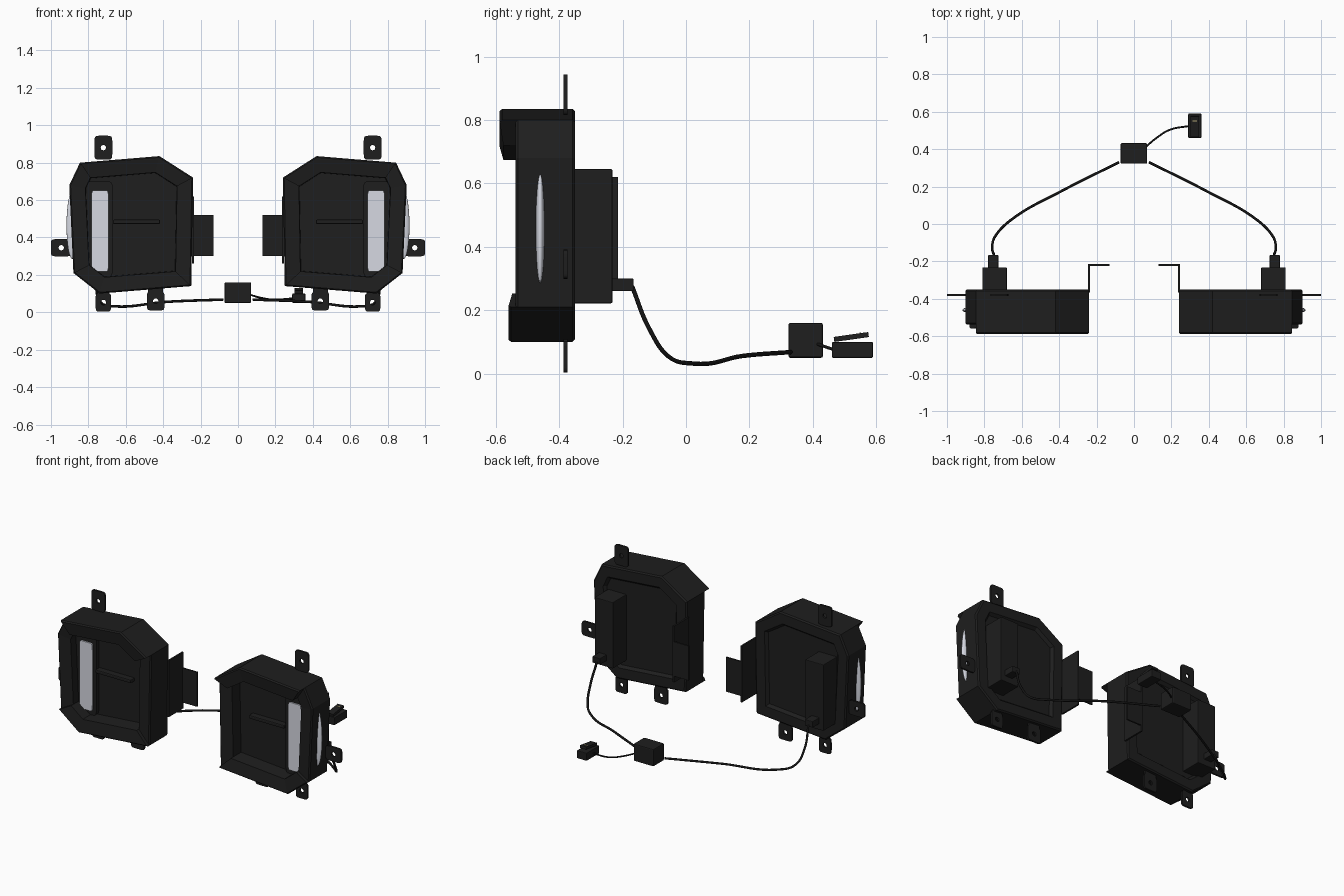
import bpy, bmesh, math
from mathutils import Vector

if "Cube" in bpy.data.objects:
    bpy.data.objects.remove(bpy.data.objects["Cube"], do_unlink=True)


def material(name, rgb):
    m = bpy.data.materials.new(name)
    m.use_nodes = True
    m.diffuse_color = (*rgb, 1)
    bsdf = next(n for n in m.node_tree.nodes if n.type == 'BSDF_PRINCIPLED')
    bsdf.inputs["Base Color"].default_value = (*rgb, 1)
    return m


BLACK = material("black plastic", (0.013, 0.013, 0.013))
CABLE = material("cable black", (0.007, 0.007, 0.007))
GLASS = material("pale lens", (0.67, 0.69, 0.76))
BRASS = material("brass contact", (0.55, 0.48, 0.22))


def finish(name, bm, mat, mirror):
    bmesh.ops.recalc_face_normals(bm, faces=bm.faces)
    mesh = bpy.data.meshes.new(name)
    bm.to_mesh(mesh)
    bm.free()
    mesh.materials.append(mat)
    ob = bpy.data.objects.new(name, mesh)
    bpy.context.collection.objects.link(ob)
    if mirror:
        ob.modifiers.new("other side", 'MIRROR')
    return ob


def box(name, lo, hi, mat=BLACK, bevel=0.0, mirror=True):
    bm = bmesh.new()
    bmesh.ops.create_cube(bm, size=1)
    for v in bm.verts:
        v.co = [a + (c + 0.5) * (b - a) for a, b, c in zip(lo, hi, v.co)]
    if bevel:
        bmesh.ops.bevel(bm, geom=bm.edges[:], offset=bevel, segments=2,
                        profile=0.5, affect='EDGES')
    return finish(name, bm, mat, mirror)


def loft(name, rings, mat=BLACK, cyclic=False):
    """Skin equal-length rings; cap the ends unless cyclic."""
    bm = bmesh.new()
    loops = [[bm.verts.new(p) for p in ring] for ring in rings]
    pairs = list(zip(loops, loops[1:]))
    if cyclic:
        pairs.append((loops[-1], loops[0]))
    else:
        bm.faces.new(loops[0])
        bm.faces.new(loops[-1])
    n = len(loops[0])
    for a, b in pairs:
        for i in range(n):
            j = (i + 1) % n
            bm.faces.new((a[i], a[j], b[j], b[i]))
    return finish(name, bm, mat, True)


def inset(points, d):
    """Mitred inward offset of a counter-clockwise outline."""
    out = []
    for i, p in enumerate(points):
        e1 = (p - points[i - 1]).normalized()
        e2 = (points[(i + 1) % len(points)] - p).normalized()
        n1, n2 = Vector((-e1.y, e1.x)), Vector((-e2.y, e2.x))
        out.append(p + (n1 + n2) * d / (1 + n1.dot(n2)))
    return out


# Housing corners (x, z): hood along the top, lip along the bottom
corners = [Vector(p) for p in [(0.845, 0.80), (0.42, 0.835), (0.24, 0.72), (0.25, 0.14),
                               (0.74, 0.10), (0.88, 0.21), (0.902, 0.68)]]
SIDE, HOOD, LIP = -0.538, -0.588, -0.56
# Corner order with the front depth; repeated corners make a step in the frame
steps = [(0, HOOD), (1, HOOD), (2, HOOD), (2, SIDE), (3, SIDE), (3, LIP),
         (4, LIP), (5, LIP), (5, SIDE), (6, SIDE), (0, SIDE)]


def station(d, y=None, back=0.0):
    pts = inset(corners, d)
    return [(pts[i].x, f + back if y is None else y, pts[i].y) for i, f in steps]


housing = loft("lamp_housing", [
    station(0.085, -0.368), station(0.07, -0.35), station(0.008, -0.35),
    station(0, -0.358), station(0, back=0.008), station(0.007),
    station(0.085, back=0.012), station(0.088, -0.45)])
# Weld the repeated corners where no step is needed
bm = bmesh.new()
bm.from_mesh(housing.data)
bmesh.ops.remove_doubles(bm, verts=bm.verts, dist=0.0005)
bmesh.ops.recalc_face_normals(bm, faces=bm.faces)
bm.to_mesh(housing.data)
bm.free()


def rounded_ring(cx, cz, rx, rz, power, y):
    pts = []
    for i in range(32):
        a = math.tau * (i + 0.5) / 32
        c, s = math.cos(a), math.sin(a)
        pts.append((cx + math.copysign(abs(c) ** power, c) * rx, y,
                    cz + math.copysign(abs(s) ** power, s) * rz))
    return pts


# Light bar, its bezel, and the centre rail in the recess
loft("light_bezel", [rounded_ring(0.742, 0.445, 0.075, 0.255, 0.2, y) for y in (-0.44, -0.475)])
loft("light_bar", [rounded_ring(0.738, 0.435, 0.046, 0.217, 0.16, y) for y in (-0.46, -0.484)],
     GLASS)
box("centre_rail", (0.417, -0.488, 0.472), (0.668, -0.44, 0.495), bevel=0.006)

# Side marker lens bulging from the outer wall
bm = bmesh.new()
bmesh.ops.create_uvsphere(bm, u_segments=20, v_segments=16, radius=1)
for v in bm.verts:
    v.co = (0.886 + 0.031 * v.co.x, -0.46 + 0.014 * v.co.y, 0.465 + 0.18 * v.co.z)
for f in bm.faces:
    f.smooth = True
finish("side_lens", bm, GLASS, True)

# Rear driver box with cable socket
box("driver_box", (0.68, -0.40, 0.222), (0.81, -0.232, 0.645), bevel=0.004)
box("cable_socket", (0.725, -0.24, 0.26), (0.78, -0.165, 0.30), bevel=0.004)

# Inner angle bracket
box("bracket_web", (0.234, -0.365, 0.26), (0.245, -0.215, 0.62))
box("bracket_flange", (0.132, -0.225, 0.30), (0.24, -0.215, 0.52))


# Mounting tabs: rounded plates with a screw hole
def tab(name, cx, cz, hx, hz):
    y0, y1, r = -0.386, -0.374, 0.014
    loft(name, [rounded_ring(cx, cz, hx, hz, 0.3, y0), rounded_ring(cx, cz, hx, hz, 0.3, y1),
                rounded_ring(cx, cz, r, r, 1, y1), rounded_ring(cx, cz, r, r, 1, y0)],
         cyclic=True)


tab("top_tab", 0.72, 0.88, 0.048, 0.064)
tab("side_tab", 0.945, 0.345, 0.055, 0.046)
tab("lower_outer_tab", 0.72, 0.053, 0.041, 0.05)
tab("lower_inner_tab", 0.44, 0.06, 0.047, 0.05)
box("inner_tab_foot", (0.40, -0.386, 0.09), (0.48, -0.374, 0.14))
box("outer_tab_foot", (0.69, -0.386, 0.09), (0.75, -0.374, 0.14))


# Cables
def cable(name, points, radius, mirror):
    cu = bpy.data.curves.new(name, 'CURVE')
    cu.dimensions = '3D'
    cu.bevel_depth, cu.bevel_resolution, cu.resolution_u = radius, 2, 8
    cu.use_fill_caps = True
    sp = cu.splines.new('BEZIER')
    sp.bezier_points.add(len(points) - 1)
    for bp, p in zip(sp.bezier_points, points):
        bp.co = p
        bp.handle_left_type = bp.handle_right_type = 'AUTO'
    cu.materials.append(CABLE)
    ob = bpy.data.objects.new(name, cu)
    bpy.context.collection.objects.link(ob)
    bpy.ops.object.select_all(action='DESELECT')
    ob.select_set(True)
    bpy.context.view_layer.objects.active = ob
    bpy.ops.object.convert(target='MESH')
    ob = bpy.context.view_layer.objects.active
    if mirror:
        ob.modifiers.new("other side", 'MIRROR')


cable("lamp_cable", [(0.748, -0.17, 0.275), (0.758, -0.115, 0.14),
                     (0.735, -0.055, 0.054), (0.66, 0.02, 0.032),
                     (0.38, 0.18, 0.056), (0.08, 0.33, 0.068)], 0.007, True)
cable("plug_cable", [(0.06, 0.41, 0.095), (0.12, 0.46, 0.078),
                     (0.19, 0.503, 0.068), (0.30, 0.525, 0.075)], 0.005, False)

# Junction box and plug with a tilted latch and contact strip
box("junction_box", (-0.072, 0.323, 0.05), (0.07, 0.432, 0.16), bevel=0.006, mirror=False)
box("plug", (0.29, 0.46, 0.05), (0.36, 0.59, 0.10), bevel=0.004, mirror=False)
latch = box("plug_latch", (-0.022, 0, 0), (0.022, 0.11, 0.016), mirror=False)
contact = box("plug_contact", (-0.012, 0.083, 0.012), (0.012, 0.088, 0.018), BRASS, mirror=False)
for part in (latch, contact):
    part.location = (0.325, 0.468, 0.1)
    part.rotation_euler.x = math.radians(8)
